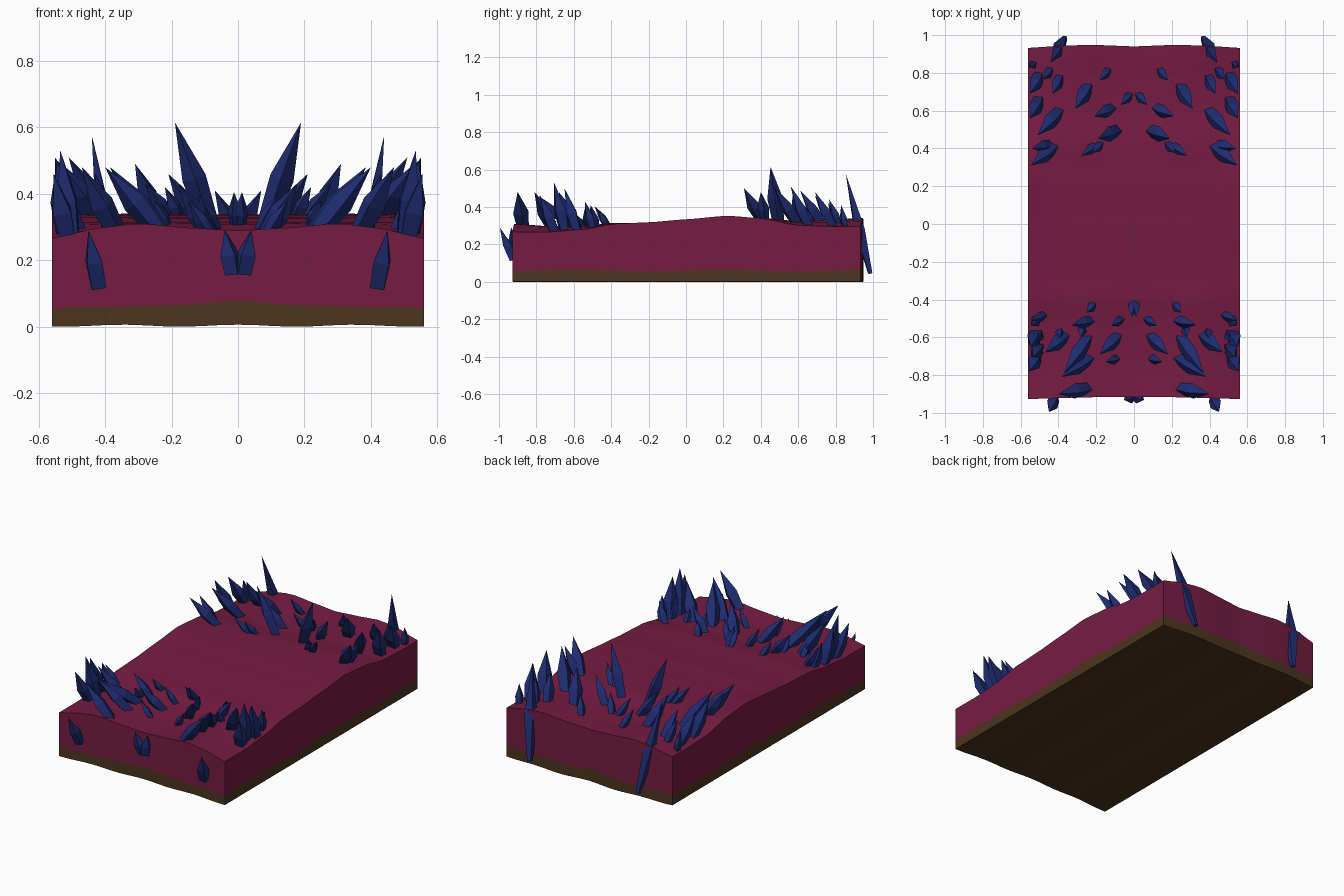
import bpy, bmesh, math
from mathutils import Vector, Matrix

if "Cube" in bpy.data.objects:
    bpy.data.objects.remove(bpy.data.objects["Cube"])


def mat(name, c):
    m = bpy.data.materials.new(name)
    m.diffuse_color = (*c, 1)
    m.use_nodes = True
    m.node_tree.nodes["Principled BSDF"].inputs["Base Color"].default_value = m.diffuse_color
    return m


MAROON = mat("maroon ground", (0.18, 0.0115, 0.053))
BROWN = mat("brown soil", (0.072, 0.036, 0.013))
NAVY = mat("navy crystal", (0.0135, 0.026, 0.17))


def interp(pts, v):
    for (a, p), (b, q) in zip(pts, pts[1:]):
        if v <= b:
            t = min(1, max(0, (v - a) / (b - a)))
            t = t * t * (3 - 2 * t) * 0.5 + t * 0.5
            return p + (q - p) * t
    return pts[-1][1]


EDGE = [(-0.93, .266), (-0.75, .265), (-0.55, .28), (-0.38, .31), (-0.2, .318),
        (0, .334), (.22, .353), (.4, .34), (.6, .302), (.8, .295), (.94, .297)]
ARCH = [(0, .52), (.15, .7), (.3, 1), (.42, .7), (.56, 0)]   # end-face hump across x


def ground(x, y):
    end = max(0, min(1, (abs(y) - 0.3) / 0.6))
    dip = 0.016 * max(0, 1 - abs(y - .22) / .3) * min(1, (0.56 - abs(x)) / 0.1)
    return interp(EDGE, y) + 0.045 * end * interp(ARCH, abs(x)) - dip


# ground slab: levels are bottom, soil line, top
NX, NY = 20, 34
bm = bmesh.new()
V = {}
for i in range(NX + 1):
    x = -0.56 + 1.12 * i / NX
    y0 = -0.927 + 0.012 * math.cos(x / 0.56 * math.pi / 2)
    y1 = 0.932 + 0.016 * math.sin(min(1, (0.56 - abs(x)) / 0.36) * math.pi / 2) - 0.008 * max(0, 1 - abs(x) / 0.2)
    for j in range(NY + 1):
        y = y0 + (y1 - y0) * j / NY
        soil = 0.066 + 0.013 * max(0, 1 - abs(x) / .2) - 0.005 * (abs(x) / .56) ** 2 + 0.006 * math.sin(y * 8) * (abs(x) / .56)
        low = 0.003 + 0.003 * math.cos(x * 18)
        for k, z in enumerate((low, soil, ground(x, y))):
            if k == 1 and 0 < i < NX and 0 < j < NY:
                continue
            V[i, j, k] = bm.verts.new((x, y, z))


def quad(keys, mi):
    bm.faces.new([V[k] for k in keys]).material_index = mi


for i in range(NX):
    for j in range(NY):
        for k in (0, 2):
            quad([(i, j, k), (i + 1, j, k), (i + 1, j + 1, k), (i, j + 1, k)], 1 if k == 0 else 0)
for k in (0, 1):
    for i in range(NX):
        for j in (0, NY):
            quad([(i, j, k), (i + 1, j, k), (i + 1, j, k + 1), (i, j, k + 1)], 1 - k)
    for j in range(NY):
        for i in (0, NX):
            quad([(i, j, k), (i, j + 1, k), (i, j + 1, k + 1), (i, j, k + 1)], 1 - k)
bmesh.ops.recalc_face_normals(bm, faces=bm.faces)
me = bpy.data.meshes.new("ground_slab")
bm.to_mesh(me)
bm.free()
me.materials.append(MAROON)
me.materials.append(BROWN)
slab = bpy.data.objects.new("ground_slab", me)
bpy.context.collection.objects.link(slab)
bpy.context.view_layer.objects.active = slab
slab.select_set(True)
bpy.ops.object.shade_smooth_by_angle(angle=math.radians(30))


def crystal(bm, base, tip, r, lower=0.75):
    """Four-sided shard: narrow foot, wide belly, sharp tip."""
    base, tip = Vector(base), Vector(tip)
    d = tip - base
    M = Matrix.Translation(base) @ d.to_track_quat('Z', 'Y').to_matrix().to_4x4()
    rings = []
    for t, s in ((0, lower), (0.45, 1.0)):
        rings.append([bm.verts.new(M @ Vector((r * s * math.cos(a), 0.85 * r * s * math.sin(a), t * d.length)))
                      for a in [math.tau * n / 4 + 0.35 for n in range(4)]])
    top = bm.verts.new(tip)
    bm.faces.new(rings[0][::-1])
    for n in range(4):
        m = (n + 1) % 4
        bm.faces.new((rings[0][n], rings[0][m], rings[1][m], rings[1][n]))
        bm.faces.new((rings[1][n], rings[1][m], top))


def cluster(name, rows, walls):
    bm = bmesh.new()
    for bx, by, tx, ty, tz in rows:
        base = (bx, by, ground(bx, by) - 0.02)
        ln = (Vector(base) - Vector((tx, ty, tz))).length
        crystal(bm, base, (tx, ty, tz), max(0.025, min(0.042, ln * 0.18)))
    for base, tip, r, lower in walls:
        crystal(bm, base, tip, r, lower)
    bmesh.ops.recalc_face_normals(bm, faces=bm.faces)
    me = bpy.data.meshes.new(name)
    bm.to_mesh(me)
    bm.free()
    me.materials.append(NAVY)
    ob = bpy.data.objects.new(name, me)
    bpy.context.collection.objects.link(ob)
    mod = ob.modifiers.new("mirror", 'MIRROR')
    mod.use_mirror_merge = False


# crystals on the right half (base x, base y, tip x, y, z), mirrored across x
cluster("back_crystals", [
    (.44, .82, .48, .765, .44), (.50, .79, .55, .69, .48), (.13, .82, .18, .76, .42),
    (.24, .73, .31, .61, .49), (.39, .78, .43, .69, .46), (.015, .69, .07, .63, .41),
    (.50, .66, .55, .56, .51), (.11, .615, .21, .57, .46), (.39, .60, .51, .47, .51),
    (.085, .495, .19, .452, .615), (.20, .42, .28, .36, .43), (.17, .43, .22, .375, .42),
    (.42, .41, .545, .31, .50), (.44, .42, .54, .40, .48), (.53, .85, .545, .83, .41),
], [((.365, .985, .045), (.44, .855, .575), .04, .4)])

cluster("front_crystals", [
    (.005, -.41, .012, -.49, .405), (.21, -.42, .25, -.47, .38), (.06, -.50, .12, -.54, .40),
    (.22, -.51, .33, -.535, .42), (.47, -.48, .54, -.51, .41), (.51, -.50, .54, -.54, .43),
    (.39, -.56, .40, -.62, .38), (.50, -.57, .51, -.63, .41), (.27, -.54, .28, -.60, .37),
    (.08, -.59, .18, -.69, .43), (.36, -.59, .47, -.68, .48), (.23, -.71, .385, -.81, .48),
    (.08, -.71, .15, -.73, .38), (.24, -.87, .40, -.90, .48), (.50, -.65, .535, -.705, .53),
    (.51, -.70, .555, -.78, .46), (.52, -.58, .545, -.65, .50), (.24, -.60, .37, -.79, .46),
], [((.42, -.925, .12), (.45, -.995, .29), .034, .9),
    ((.015, -.91, .16), (.04, -.935, .29), .034, .9)])
